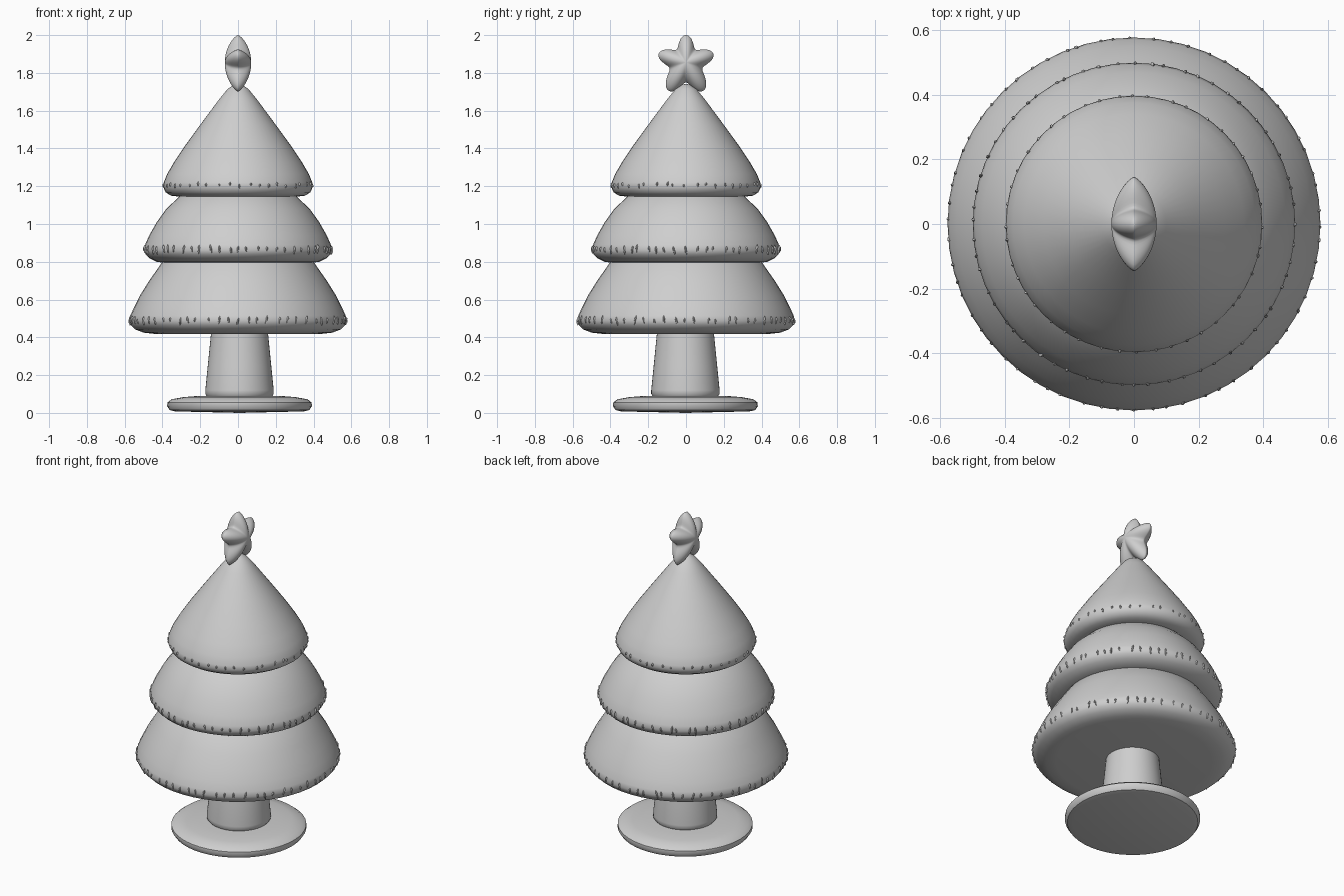
import bpy, bmesh, math, random
from mathutils import Matrix, Vector

if "Cube" in bpy.data.objects:
    bpy.data.objects.remove(bpy.data.objects["Cube"])

random.seed(4)
grey = bpy.data.materials.new("plain grey")
grey.diffuse_color = (0.62, 0.62, 0.62, 1)
grey.use_nodes = True
grey.node_tree.nodes["Principled BSDF"].inputs["Base Color"].default_value = grey.diffuse_color


def finish(name, bm, angle=40):
    bmesh.ops.recalc_face_normals(bm, faces=bm.faces)
    me = bpy.data.meshes.new(name)
    bm.to_mesh(me)
    bm.free()
    me.materials.append(grey)
    ob = bpy.data.objects.new(name, me)
    bpy.context.collection.objects.link(ob)
    bpy.ops.object.select_all(action='DESELECT')
    ob.select_set(True)
    bpy.context.view_layer.objects.active = ob
    bpy.ops.object.shade_smooth_by_angle(angle=math.radians(angle))
    return ob


def lathe(name, profile, cx=0.0, cy=0.0, n=48, angle=40):
    """Closed turned solid from (radius, z) points, bottom to top."""
    bm = bmesh.new()
    rings = []
    for r, z in profile:
        if r == 0:
            rings.append([bm.verts.new((cx, cy, z))] * n)
        else:
            rings.append([bm.verts.new((cx + r * math.cos(2 * math.pi * i / n),
                                        cy + r * math.sin(2 * math.pi * i / n), z))
                          for i in range(n)])
    for a, b in zip(rings, rings[1:]):
        for i in range(n):
            j = (i + 1) % n
            bm.faces.new(list(dict.fromkeys((a[i], a[j], b[j], b[i]))))
    return finish(name, bm, angle)


# Base disc and trunk
lathe("base", [(0, 0), (0.34, 0.008), (0.37, 0.015), (0.383, 0.035), (0.382, 0.055),
               (0.36, 0.072), (0.30, 0.083), (0.22, 0.09), (0, 0.092)], 0.008, -0.003)
lathe("trunk", [(0, 0.08), (0.17, 0.085), (0.181, 0.10), (0.181, 0.12),
                (0.168, 0.25), (0.15, 0.43), (0, 0.44)], 0.008, -0.003)

# Three foliage tiers
lathe("lower_tier", [(0, 0.42), (0.44, 0.418), (0.50, 0.425), (0.545, 0.442), (0.568, 0.465),
                     (0.577, 0.488), (0.57, 0.515), (0.55, 0.56), (0.52, 0.62), (0.47, 0.70),
                     (0.40, 0.80), (0.36, 0.83), (0, 0.84)])
lathe("middle_tier", [(0, 0.795), (0.38, 0.793), (0.43, 0.80), (0.47, 0.82), (0.49, 0.84),
                      (0.499, 0.862), (0.492, 0.89), (0.47, 0.94), (0.43, 1.01), (0.38, 1.08),
                      (0.30, 1.155), (0.25, 1.18), (0, 1.185)])
lathe("upper_tier", [(0, 1.146), (0.31, 1.145), (0.355, 1.15), (0.383, 1.168), (0.397, 1.198),
                     (0.393, 1.22), (0.375, 1.265), (0.34, 1.325), (0.28, 1.415), (0.20, 1.525),
                     (0.10, 1.66), (0.055, 1.715), (0.02, 1.738), (0, 1.742)])


# Small stitch ridges around each rim
def stitches(name, radius, z, count, height):
    bm = bmesh.new()
    for k in range(count):
        a = 2 * math.pi * (k + random.uniform(-0.3, 0.3)) / count
        h = height * random.uniform(0.6, 1.2)
        m = (Matrix.Rotation(a, 4, 'Z')
             @ Matrix.Translation(Vector((radius, 0, z + random.uniform(-0.005, 0.005))))
             @ Matrix.Rotation(random.uniform(-0.25, 0.25), 4, 'X')
             @ Matrix.Diagonal((0.008, 0.006, h / 2, 1)))
        bmesh.ops.create_icosphere(bm, subdivisions=1, radius=1, matrix=m)
    finish(name, bm)


stitches("lower_stitches", 0.573, 0.488, 64, 0.045)
stitches("middle_stitches", 0.496, 0.864, 60, 0.045)
stitches("upper_stitches", 0.394, 1.205, 44, 0.025)

# Puffy five-pointed star, lying in the side plane
bm = bmesh.new()
n, steps, cz = 80, 10, 1.855
rim = []
for i in range(n):
    t = 2 * math.pi * i / n
    r = (0.122 + 0.033 * math.cos(5 * t)) * (1 - 0.06 * math.cos(t))
    y, z = r * math.sin(t), r * math.cos(t)
    rim.append((y, z * (1.12 if z < 0 else 1)))
edge = [bm.verts.new((0, y, cz + z)) for y, z in rim]
for side in (-1, 1):
    prev = edge
    for k in range(1, steps):
        s = math.cos(k / steps * math.pi / 2)
        x = side * 0.07 * (1 - s * s) ** 0.75
        ring = [bm.verts.new((x, y * s, cz + z * s)) for y, z in rim]
        for i in range(n):
            j = (i + 1) % n
            bm.faces.new((prev[i], prev[j], ring[j], ring[i]))
        prev = ring
    tip = bm.verts.new((side * 0.07, 0, cz))
    for i in range(n):
        bm.faces.new((prev[i], prev[(i + 1) % n], tip))
finish("star", bm, 60)
